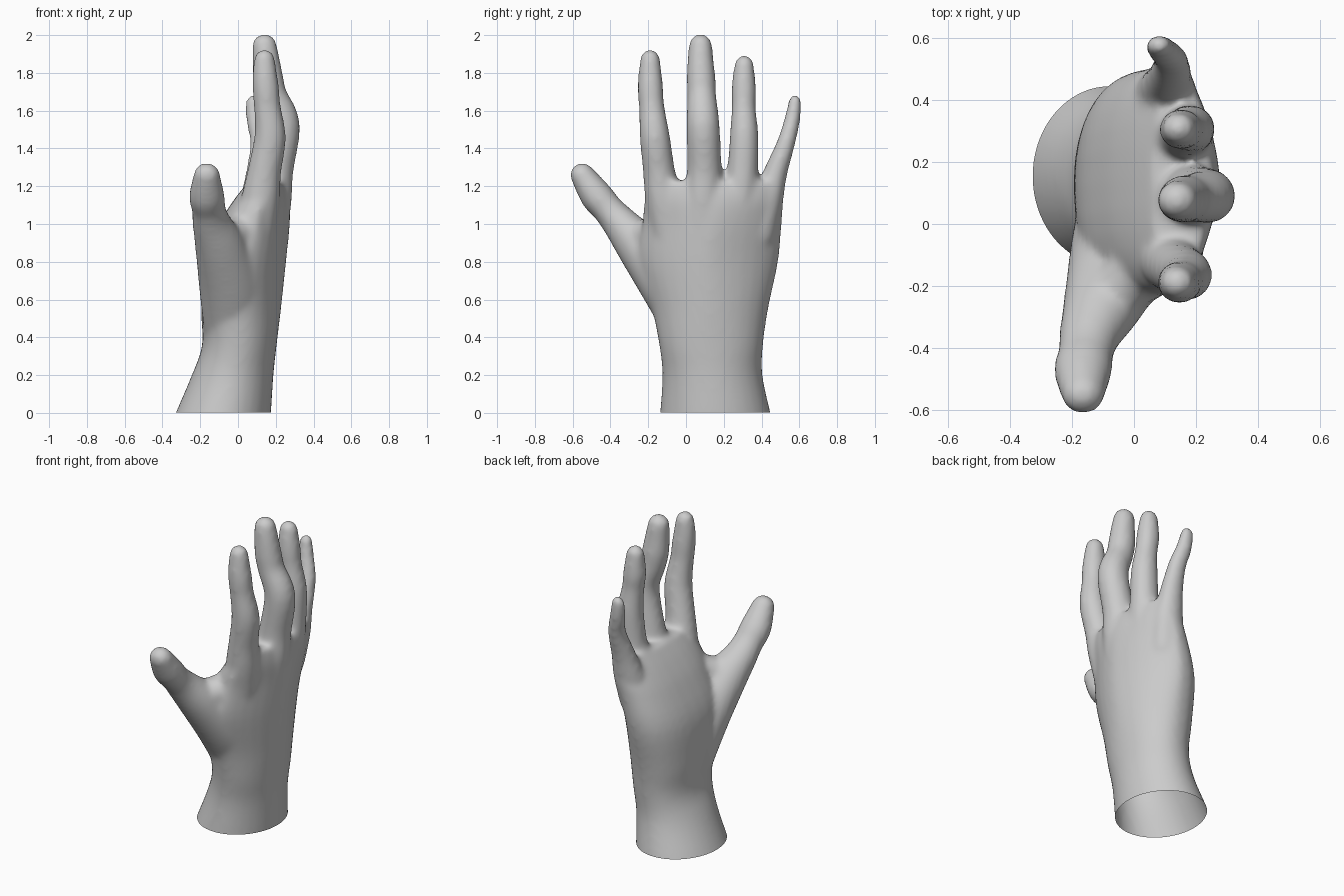
import bpy, bmesh, math
from mathutils import Vector

if "Cube" in bpy.data.objects:
    bpy.data.objects.remove(bpy.data.objects["Cube"])

SIDES = 32
bm = bmesh.new()


def spline(rows, steps=4):
    """Catmull-Rom interpolation through rows of numbers."""
    out = []
    for i in range(len(rows) - 1):
        a, b, c, d = (rows[max(0, min(len(rows) - 1, i + k))] for k in (-1, 0, 1, 2))
        for s in range(steps):
            t = s / steps
            out.append([0.5 * (2 * q + (r - p) * t + (2 * p - 5 * q + 4 * r - u) * t * t
                               + (3 * q - p - 3 * r + u) * t ** 3)
                        for p, q, r, u in zip(a, b, c, d)])
    out.append(list(rows[-1]))
    return out


def skin(rings):
    """Closed shell through a list of point rings."""
    vs = [[bm.verts.new(p) for p in ring] for ring in rings]
    faces = [bm.faces.new(vs[0]), bm.faces.new(vs[-1])]
    for lo, hi in zip(vs, vs[1:]):
        for i in range(SIDES):
            j = (i + 1) % SIDES
            faces.append(bm.faces.new((lo[i], lo[j], hi[j], hi[i])))
    bmesh.ops.recalc_face_normals(bm, faces=faces)


def tube(pts, depth=1.05):
    """Digit along rows of x, y, z, radius, with domed ends."""
    rows = spline(pts)
    cs = [Vector(r[:3]) for r in rows]
    rad = [r[3] for r in rows]
    tans = [(cs[min(i + 1, len(cs) - 1)] - cs[max(i - 1, 0)]).normalized() for i in range(len(cs))]
    start, end, r0, r1 = cs[0], cs[-1], rad[0], rad[-1]
    dome = [(math.cos(k * math.pi / 10), math.sin(k * math.pi / 10)) for k in range(1, 5)]
    full = [(start - tans[0] * r0 * s, r0 * c, tans[0]) for c, s in reversed(dome)]
    full += list(zip(cs, rad, tans))
    full += [(end + tans[-1] * r1 * s, r1 * c, tans[-1]) for c, s in dome]
    rings = []
    for c, r, t in full:
        side = (Vector((0, 1, 0)) - t * t.y).normalized()
        front = side.cross(t)
        rings.append([c + side * r * math.cos(a) + front * r * depth * math.sin(a)
                      for a in (2 * math.pi * k / SIDES for k in range(SIDES))])
    skin(rings)


def sgnpow(v, e):
    return math.copysign(abs(v) ** e, v)


# wrist and palm sections: z, y min, y max, x min, x max, back and palm-side roundness
sections = [(-0.10, -0.15, 0.47, -0.37, 0.165, 1, 1), (0.0, -0.138, 0.448, -0.33, 0.175, 1, 1),
            (0.2, -0.125, 0.405, -0.245, 0.188, 1, 1), (0.36, -0.142, 0.408, -0.19, 0.205, 1, 0.9),
            (0.55, -0.18, 0.435, -0.195, 0.228, 1.1, 0.85),
            (0.8, -0.25, 0.488, -0.18, 0.255, 1.25, 0.82),
            (1.0, -0.23, 0.507, -0.10, 0.275, 1.3, 0.8), (1.13, -0.22, 0.515, -0.02, 0.275, 1.25, 0.8),
            (1.23, -0.19, 0.485, 0.06, 0.25, 1.15, 0.8)]
rings = []
for z, y0, y1, x0, x1, back, front in spline(sections):
    xm = x0 + (x1 - x0) * 0.5
    ring = []
    for k in range(SIDES):
        a = 2 * math.pi * k / SIDES
        e = back if math.cos(a) > 0 else front
        ring.append((xm + (x1 - x0) / 2 * sgnpow(math.cos(a), e),
                     (y0 + y1) / 2 + (y1 - y0) / 2 * sgnpow(math.sin(a), e), z))
    rings.append(ring)
skin(rings)

# index finger
tube([(0.09, -0.09, 0.95, 0.1), (0.12, -0.122, 1.14, 0.096), (0.14, -0.143, 1.28, 0.085),
      (0.17, -0.165, 1.46, 0.08), (0.155, -0.182, 1.62, 0.068), (0.148, -0.188, 1.71, 0.068),
      (0.142, -0.19, 1.79, 0.063), (0.14, -0.19, 1.872, 0.053)])
# middle finger
tube([(0.14, 0.085, 0.9, 0.11), (0.175, 0.092, 1.14, 0.105), (0.198, 0.097, 1.29, 0.092),
      (0.236, 0.09, 1.525, 0.088), (0.18, 0.083, 1.68, 0.077), (0.16, 0.08, 1.77, 0.077),
      (0.15, 0.077, 1.86, 0.07), (0.14, 0.077, 1.945, 0.062)])
# ring finger
tube([(0.13, 0.25, 0.92, 0.1), (0.155, 0.285, 1.14, 0.096), (0.173, 0.3, 1.28, 0.083),
      (0.18, 0.308, 1.47, 0.076), (0.162, 0.305, 1.62, 0.064), (0.152, 0.306, 1.7, 0.066),
      (0.148, 0.306, 1.77, 0.061), (0.145, 0.308, 1.842, 0.052)])
# little finger
tube([(0.08, 0.39, 0.95, 0.09), (0.105, 0.433, 1.13, 0.082), (0.115, 0.473, 1.27, 0.064),
      (0.12, 0.53, 1.43, 0.049), (0.092, 0.562, 1.55, 0.043), (0.08, 0.577, 1.65, 0.035)], 1.15)
# thumb
tube([(-0.02, 0.04, 0.45, 0.15), (-0.04, -0.09, 0.68, 0.155), (-0.095, -0.245, 0.88, 0.124),
      (-0.14, -0.35, 1.005, 0.095), (-0.155, -0.415, 1.08, 0.083), (-0.165, -0.475, 1.15, 0.087),
      (-0.165, -0.55, 1.26, 0.065)], 1.08)
# web between thumb and index finger
tube([(-0.09, -0.26, 0.915, 0.09), (0.03, -0.13, 0.96, 0.1)], 1.0)

mesh = bpy.data.meshes.new("hand")
bm.to_mesh(mesh)
bm.free()
hand = bpy.data.objects.new("hand", mesh)
bpy.context.collection.objects.link(hand)
bpy.context.view_layer.objects.active = hand
hand.select_set(True)

# fuse the parts into one skin and soften the joins
fuse = hand.modifiers.new("fuse", 'REMESH')
fuse.mode = 'VOXEL'
fuse.voxel_size = 0.014
soft = hand.modifiers.new("soften", 'SMOOTH')
soft.factor = 0.5
soft.iterations = 16
for name in ("fuse", "soften"):
    bpy.ops.object.modifier_apply(modifier=name)

# open cut at the wrist
bm = bmesh.new()
bm.from_mesh(hand.data)
bmesh.ops.bisect_plane(bm, geom=bm.verts[:] + bm.edges[:] + bm.faces[:],
                       plane_co=(0, 0, 0.003), plane_no=(0, 0, 1), clear_inner=True)
bm.to_mesh(hand.data)
bm.free()
bpy.ops.object.shade_smooth()
